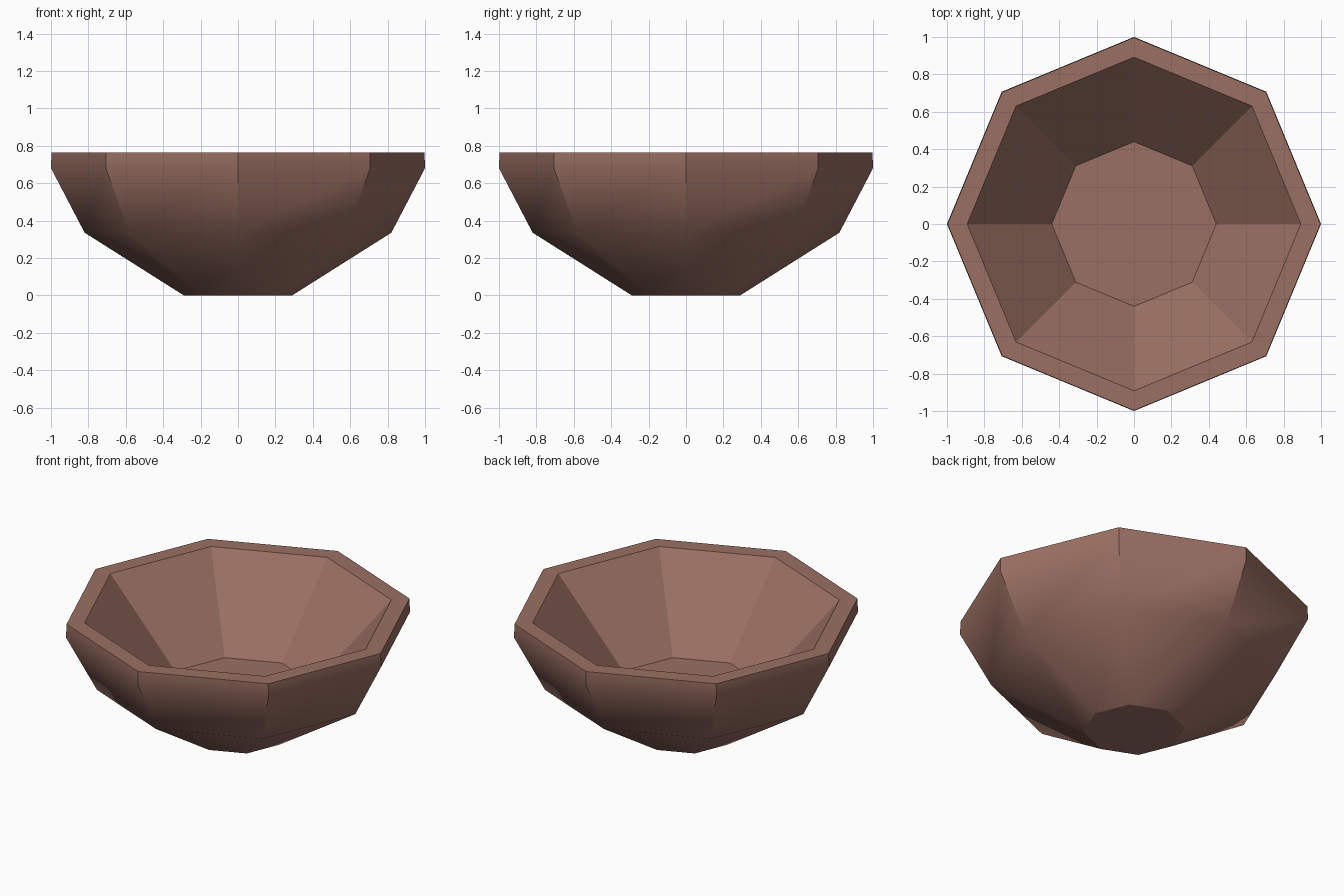
import bpy, bmesh, math

if "Cube" in bpy.data.objects:
    bpy.data.objects.remove(bpy.data.objects["Cube"])

SIDES = 8
# Cross-section (radius, height): outer base, outer wall, rim, inner wall, inner floor
PROFILE = [(0.29, 0.0), (0.82, 0.335), (1.0, 0.68), (0.997, 0.765),
           (0.892, 0.765), (0.44, 0.27)]

# Single brown colour for the whole bowl
brown = bpy.data.materials.new("warm brown")
brown.diffuse_color = (0.328, 0.162, 0.126, 1.0)
brown.use_nodes = True
brown.node_tree.nodes["Principled BSDF"].inputs["Base Color"].default_value = brown.diffuse_color

# Sweep the section round the vertical axis, corners on the x and y axes
bm = bmesh.new()
rings = []
for r, z in PROFILE:
    rings.append([bm.verts.new((r * math.cos(i * math.tau / SIDES),
                                r * math.sin(i * math.tau / SIDES), z))
                  for i in range(SIDES)])
for low, high in zip(rings, rings[1:]):
    for i in range(SIDES):
        j = (i + 1) % SIDES
        bm.faces.new((low[i], low[j], high[j], high[i]))

# Close the underside and the inner floor
bm.faces.new(rings[0][::-1])
bm.faces.new(rings[-1])
bmesh.ops.recalc_face_normals(bm, faces=bm.faces)

mesh = bpy.data.meshes.new("bowl")
bm.to_mesh(mesh)
bm.free()
mesh.materials.append(brown)
bowl = bpy.data.objects.new("bowl", mesh)
bpy.context.collection.objects.link(bowl)

# Soften the outer curve, keep the rim and facet corners crisp
bpy.context.view_layer.objects.active = bowl
bowl.select_set(True)
bpy.ops.object.shade_smooth_by_angle(angle=math.radians(30))
